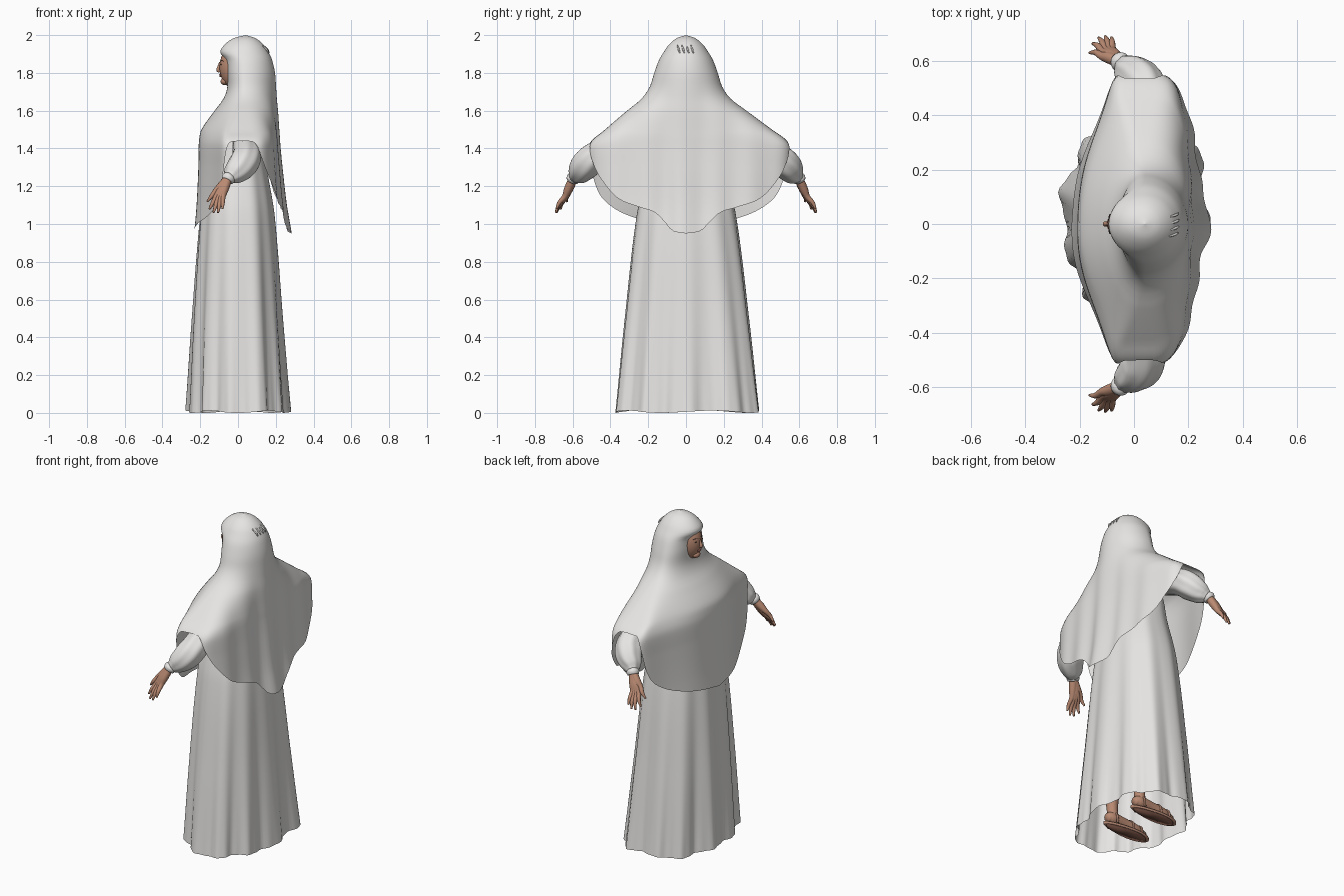
import bpy, bmesh, math
from mathutils import Vector

cube = bpy.data.objects.get("Cube")
if cube:
    bpy.data.objects.remove(cube, do_unlink=True)


def material(name, r, g, b):
    m = bpy.data.materials.new(name)
    m.use_nodes = True
    m.diffuse_color = (r, g, b, 1)
    m.node_tree.nodes["Principled BSDF"].inputs["Base Color"].default_value = (r, g, b, 1)
    return m


CLOTH = material("white cloth", 0.79, 0.78, 0.765)
SKIN = material("skin", 0.49, 0.255, 0.17)
LIPS = material("lips", 0.40, 0.17, 0.12)
DARK = material("dark hair", 0.08, 0.045, 0.035)
SOLE = material("sole brown", 0.22, 0.10, 0.07)
STRAP = material("strap tan", 0.49, 0.26, 0.18)


def finish(bm, name, mat):
    bmesh.ops.remove_doubles(bm, verts=bm.verts, dist=0.00005)
    bmesh.ops.recalc_face_normals(bm, faces=bm.faces)
    me = bpy.data.meshes.new(name)
    bm.to_mesh(me)
    bm.free()
    me.materials.append(mat)
    ob = bpy.data.objects.new(name, me)
    bpy.context.collection.objects.link(ob)
    for p in me.polygons:
        p.use_smooth = True
    return ob


def loft(name, rows, mat, caps=False):
    """Skin a stack of closed rings."""
    bm = bmesh.new()
    rings = [[bm.verts.new(p) for p in row] for row in rows]
    n = len(rings[0])
    for a, b in zip(rings, rings[1:]):
        for i in range(n):
            j = (i + 1) % n
            bm.faces.new((a[i], a[j], b[j], b[i]))
    if caps:
        bm.faces.new(rings[0][::-1])
        bm.faces.new(rings[-1])
    return finish(bm, name, mat)


def smooth_at(table, t):
    """Smooth interpolation of (key, values...) rows with rising keys."""
    t = min(max(t, table[0][0]), table[-1][0])
    i = 0
    while i < len(table) - 2 and t > table[i + 1][0]:
        i += 1
    a, b = table[i], table[i + 1]
    p, q = table[max(i - 1, 0)], table[min(i + 2, len(table) - 1)]
    h = b[0] - a[0]
    s = (t - a[0]) / h
    out = []
    for k in range(1, len(a)):
        ma = (b[k] - p[k]) / (b[0] - p[0]) * h
        mb = (q[k] - a[k]) / (q[0] - a[0]) * h
        out.append((2*s**3 - 3*s*s + 1)*a[k] + (s**3 - 2*s*s + s)*ma
                   + (3*s*s - 2*s**3)*b[k] + (s**3 - s*s)*mb)
    return out


def tube(name, points, mat, ref=(1, 0, 0), steps=5, n=14, ripple=0.0, flat=1.0):
    """Tapered tube through (x, y, z, radius) points."""
    table = [(i, *p) for i, p in enumerate(points)]
    total = (len(points) - 1) * steps
    samples = [smooth_at(table, i / steps) for i in range(total + 1)]
    rows = []
    for i, s in enumerate(samples):
        d = Vector(samples[min(i + 1, total)][:3]) - Vector(samples[max(i - 1, 0)][:3])
        u = d.cross(Vector(ref)).normalized()
        v = d.cross(u).normalized()
        row = []
        for k in range(n):
            a = math.tau * k / n
            r = s[3] * (1 + ripple * math.sin(7 * a + i * 0.12))
            row.append(Vector(s[:3]) + u * r * flat * math.cos(a) + v * r * math.sin(a))
        rows.append(row)
    return loft(name, rows, mat, caps=True)


def ball(name, centre, size, mat):
    bm = bmesh.new()
    bmesh.ops.create_uvsphere(bm, u_segments=32, v_segments=20, radius=1)
    for v in bm.verts:
        v.co = Vector([c + s * w for c, s, w in zip(centre, size, v.co)])
    return finish(bm, name, mat)


# Hood and cape: height, front x, back x, half width
CAPE = [(0.95, -0.235, 0.272, 0.54), (1.1, -0.222, 0.247, 0.545), (1.3, -0.212, 0.227, 0.552),
        (1.41, -0.21, 0.218, 0.552), (1.45, -0.207, 0.216, 0.525), (1.5, -0.195, 0.213, 0.455),
        (1.6, -0.125, 0.208, 0.32), (1.66, -0.08, 0.203, 0.24), (1.72, -0.058, 0.2, 0.195),
        (1.8, -0.06, 0.195, 0.168), (1.87, -0.068, 0.18, 0.142), (1.91, -0.094, 0.162, 0.118),
        (1.95, -0.07, 0.135, 0.09), (1.985, -0.02, 0.09, 0.047), (2.0, 0.04, 0.04, 0.0)]
# Hem height against the fraction of the half width
BACK_HEM = [(0, 0.95), (0.15, 0.965), (0.22, 1.005), (0.33, 1.06), (0.5, 1.09), (0.73, 1.14),
            (0.9, 1.25), (0.97, 1.34), (1, 1.44)]
FRONT_HEM = [(0, 0.975), (0.5, 1.03), (0.8, 1.11), (0.93, 1.22), (1, 1.44)]
MID = 0.04


def cape_point(theta, z):
    front, back, half = smooth_at(CAPE, z)
    c, s = math.cos(theta), math.sin(theta)
    drape = min(max((1.68 - z) / 0.2, 0), 1)
    y = half * s * (1 - ((0.065 + 0.03 * c) * drape if s < 0 else 0))
    # Hanging pleats, strongest down the back
    grow = min(max((1.85 - z) / 0.8, 0), 1)
    if c > 0:
        x = MID + (back - MID) * c ** (1 - 0.5 * drape)
        x += grow * c * (0.007 * math.cos(y * 34 + 0.8) + 0.012 * math.exp(-(y / 0.08) ** 4) - 0.006)
    else:
        # Full over the chest, flatter towards the arms
        flared = 0.6 * abs(c) ** 0.22 + 0.4 * c ** 4
        x = MID - (MID - front) * ((1 - drape) * abs(c) + drape * flared)
        x -= 0.004 * grow * c * math.sin(y * 16 + 1)
    return x, y, z


N = 144
rows = []
for i in range(29):
    z = 1.62 + 0.38 * math.cos(i / 28 * math.pi / 2)
    rows.append([cape_point(math.tau * k / N, z) for k in range(N)])
for i in range(1, 41):
    row = []
    for k in range(N):
        a = math.tau * k / N
        hem = smooth_at(BACK_HEM if math.cos(a) > 0 else FRONT_HEM, abs(math.sin(a)))[0]
        row.append(cape_point(a, 1.62 + (hem - 1.62) * i / 40))
    rows.append(row)
loft("hooded_cape", rows, CLOTH)

# Gathered creases at the back of the head
for i in range(4):
    y = -0.045 + 0.024 * i
    x = 0.004 - 2 * y * y
    tube("hood_crease", [(x + 0.131, y, 1.945, 0.003), (x + 0.151, y + 0.006, 1.925, 0.005),
                         (x + 0.161, y + 0.012, 1.905, 0.003)], CLOTH, ref=(0, 1, 0), n=8)


def power(x, p):
    return math.copysign(abs(x) ** p, x)


# Dress: height, front x, back x, half width
DRESS = [(0.0, -0.265, 0.258, 0.378), (0.5, -0.24, 0.225, 0.328), (1.05, -0.2, 0.188, 0.262),
         (1.3, -0.165, 0.15, 0.2), (1.5, -0.11, 0.13, 0.17), (1.58, -0.03, 0.09, 0.07)]
rows = []
for i in range(50):
    t = i / 49
    z = 1.58 * t
    front, back, half = smooth_at(DRESS, z)
    row = []
    for k in range(N):
        a = math.tau * k / N
        fold = 0.75 * math.cos(11 * a) + 0.3 * math.cos(6 * a + 1) + 0.2 * math.sin(29 * a) * (1 - t)**4
        # The skirt swings towards one back corner
        swing = 0.1 * (1 - t) * math.cos(a - math.pi / 4) ** 5
        f = 1 + 0.075 * (1 - t) * fold
        reach = back if math.cos(a) > 0 else -front
        lift = 0.006 * (1 + math.sin(5 * a)) * (1 - t)**6
        row.append((reach * power(math.cos(a), 0.85) * (f + swing),
                    half * power(math.sin(a), 0.9) * (0.5 + 0.5 * f + swing), z + lift))
    rows.append(row)
loft("long_dress", rows, CLOTH)

# Face
ball("face", (-0.015, 0, 1.83), (0.083, 0.072, 0.115), SKIN)
tube("nose", [(-0.094, 0, 1.858, 0.005), (-0.101, 0, 1.835, 0.007), (-0.105, 0, 1.816, 0.01),
              (-0.096, 0, 1.806, 0.007)], SKIN, ref=(0, 1, 0))
ball("chin", (-0.07, 0, 1.755), (0.022, 0.028, 0.02), SKIN)
ball("upper_lip", (-0.093, 0, 1.79), (0.007, 0.019, 0.004), LIPS)
ball("lower_lip", (-0.091, 0, 1.782), (0.007, 0.016, 0.005), LIPS)

for side, label in ((1, "right"), (-1, "left")):
    ball(label + "_eye", (-0.089, side * 0.028, 1.845), (0.004, 0.009, 0.0035), DARK)
    tube(label + "_brow", [(-0.095, side * 0.012, 1.862, 0.001), (-0.09, side * 0.028, 1.867, 0.002),
                           (-0.078, side * 0.046, 1.862, 0.001)], DARK, ref=(0, 0, 1), n=8)

    # Puffed sleeve and cuff
    tube(label + "_sleeve", [(0.03, side * 0.15, 1.48, 0.06), (0.045, side * 0.36, 1.41, 0.073),
                             (0.045, side * 0.48, 1.355, 0.076), (0.02, side * 0.533, 1.31, 0.076),
                             (-0.022, side * 0.57, 1.266, 0.058), (-0.045, side * 0.592, 1.244, 0.034)],
         CLOTH, n=42, steps=8, ripple=0.035)
    tube(label + "_cuff", [(-0.042, side * 0.59, 1.252, 0.031), (-0.05, side * 0.596, 1.242, 0.037),
                           (-0.057, side * 0.602, 1.229, 0.032)], CLOTH, n=24)

    # Hand made of overlapping tapered fingers
    fingers = {"index": (-0.115, 0.634, 1.145, -0.152, 0.664, 1.078),
               "middle": (-0.104, 0.64, 1.14, -0.13, 0.685, 1.06),
               "ring": (-0.092, 0.643, 1.14, -0.106, 0.69, 1.06),
               "little": (-0.08, 0.642, 1.145, -0.082, 0.686, 1.08),
               "thumb": (-0.118, 0.618, 1.175, -0.163, 0.63, 1.118)}
    for name, (kx, ky, kz, tx, ty, tz) in fingers.items():
        tube(f"{label}_{name}_finger",
             [(-0.052, side * 0.597, 1.242, 0.023), ((kx - 0.062) / 2, side * (ky + 0.605) / 2, (kz + 1.225) / 2, 0.022),
              (kx, side * ky, kz, 0.015), ((kx + tx) / 2, side * ((ky + ty) / 2 + 0.007), (kz + tz) / 2, 0.011),
              (tx, side * ty, tz, 0.005)], SKIN, n=12)

    # Leg and foot
    y = side * 0.12
    tube(label + "_leg", [(0.055, y, 0.07, 0.036), (0.06, y, 0.14, 0.032), (0.06, y, 0.3, 0.05),
                          (0.02, y * 0.9, 0.7, 0.06)], SKIN)
    tube(label + "_foot", [(0.1, y, 0.065, 0.022), (0.065, y, 0.073, 0.036), (-0.025, y, 0.067, 0.035),
                           (-0.105, y, 0.057, 0.036), (-0.175, y, 0.047, 0.02)], SKIN, ref=(0, 0, 1), n=18)

    # Sandal sole, rim and straps
    def outline(z, scale):
        return [(-0.04 + 0.16 * scale * math.cos(a),
                 y + scale * math.sin(a) * (0.046 - 0.012 * math.cos(a)), z)
                for a in (math.tau * k / 40 for k in range(40))]

    loft(label + "_sole", [outline(0.014, 0.88), outline(0.03, 0.88)], SOLE, caps=True)
    loft(label + "_sole_rim", [outline(0.022, 0.84), outline(0.018, 0.94), outline(0.02, 1.02),
                               outline(0.032, 1.02), outline(0.036, 0.92)], STRAP, caps=True)
    for name, x, top in (("toe", -0.125, 0.09), ("instep", -0.065, 0.102), ("ankle", 0.055, 0.115)):
        tube(f"{label}_{name}_strap",
             [(x, y - 0.044, 0.03, 0.008), (x, y - 0.036, top * 0.75, 0.008), (x, y, top, 0.008),
              (x, y + 0.036, top * 0.75, 0.008), (x, y + 0.044, 0.03, 0.008)], STRAP, n=10, flat=0.5)
